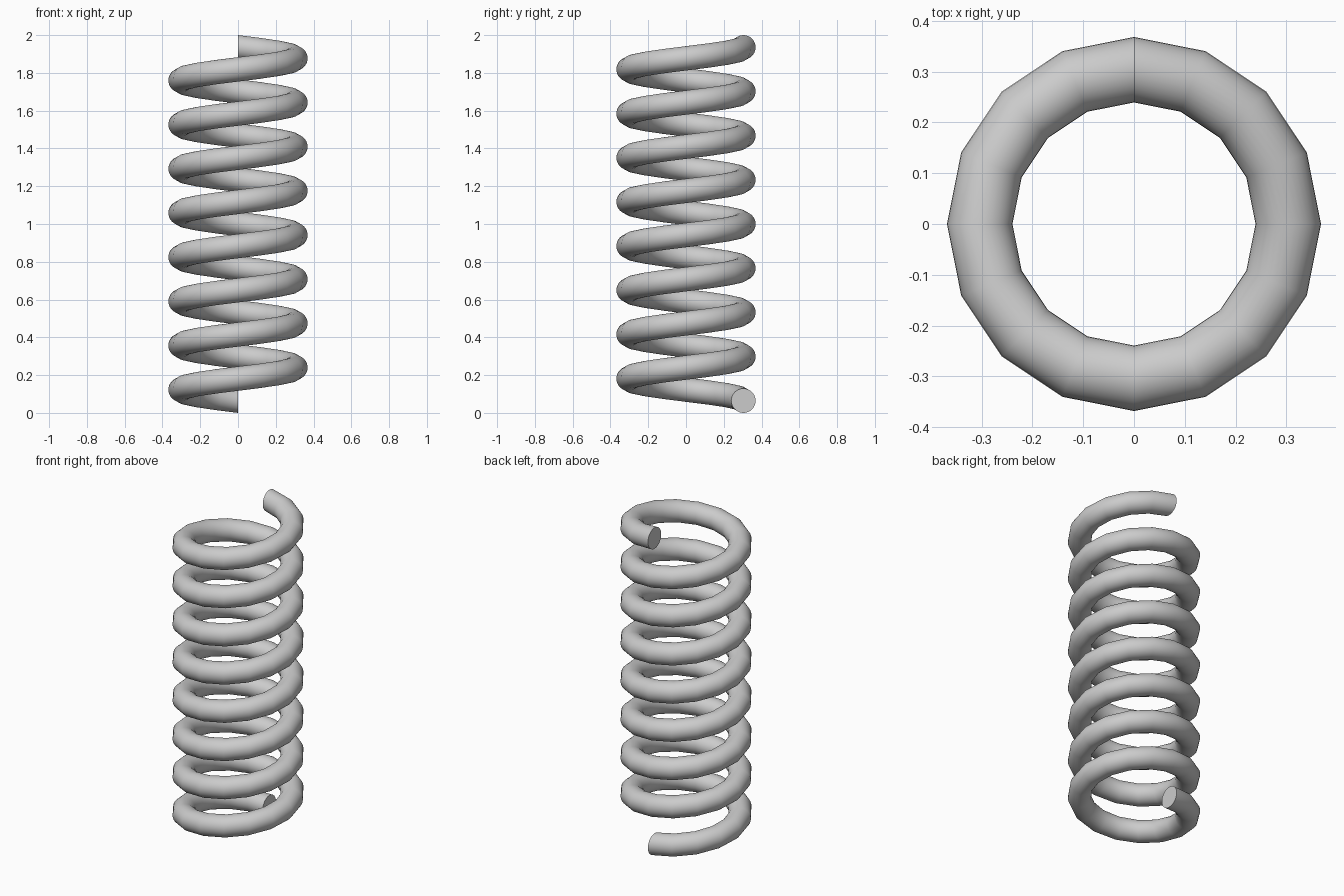
import bpy, bmesh
from math import sin, cos, pi, radians

if "Cube" in bpy.data.objects:
    bpy.data.objects.remove(bpy.data.objects["Cube"])

TURNS, STEPS, SIDES = 8, 16, 32      # coil turns, segments per turn, wire sides
R, r = 0.304, 0.0645                 # coil radius, wire radius
PITCH = (2 - 2 * r) / TURNS

# Spring: round wire section swept up a helix starting at the back
bm = bmesh.new()
rings = []
for i in range(TURNS * STEPS + 1):
    a = pi / 2 + 2 * pi * i / STEPS
    z = r + PITCH * i / STEPS
    ring = []
    for k in range(SIDES):
        t = 2 * pi * k / SIDES
        d = R + r * cos(t)
        ring.append(bm.verts.new((d * cos(a), d * sin(a), z + r * sin(t))))
    rings.append(ring)

for lo, hi in zip(rings, rings[1:]):
    for k in range(SIDES):
        n = (k + 1) % SIDES
        bm.faces.new((lo[k], lo[n], hi[n], hi[k]))

# Flat wire ends
bm.faces.new(rings[0])
bm.faces.new(rings[-1])
bmesh.ops.recalc_face_normals(bm, faces=bm.faces[:])

mesh = bpy.data.meshes.new("coil_spring")
bm.to_mesh(mesh)
bm.free()
spring = bpy.data.objects.new("coil_spring", mesh)
bpy.context.collection.objects.link(spring)
bpy.context.view_layer.objects.active = spring
spring.select_set(True)
bpy.ops.object.shade_smooth_by_angle(angle=radians(35))
